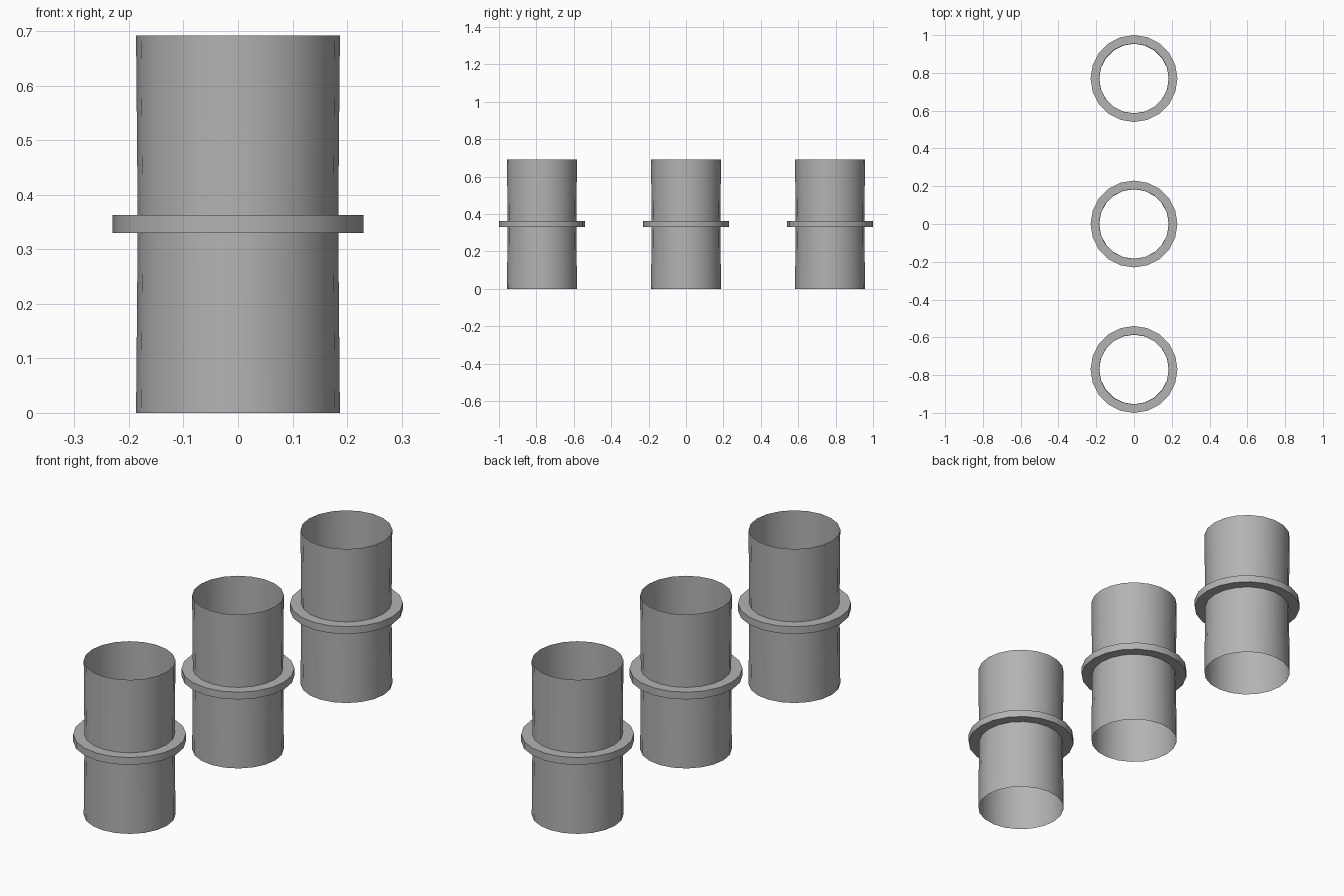
import bpy, bmesh, math

SIDES = 20
SPACING = 0.77
HEIGHT = 0.692
FLANGE_LOW, FLANGE_HIGH = 0.33, 0.363
END_RADIUS, WAIST_RADIUS, FLANGE_RADIUS = 0.187, 0.184, 0.23

cube = bpy.data.objects.get("Cube")
if cube:
    bpy.data.objects.remove(cube, do_unlink=True)

# Plain grey metal
grey = bpy.data.materials.new("grey_metal")
grey.use_nodes = True
colour = (0.45, 0.45, 0.45, 1)
grey.diffuse_color = colour
grey.node_tree.nodes["Principled BSDF"].inputs["Base Color"].default_value = colour


def lathe(name, profile, y, closed=False):
    """Revolve a (radius, z) profile around a vertical axis."""
    bm = bmesh.new()
    rings = []
    for radius, z in profile:
        angles = [math.tau * i / SIDES for i in range(SIDES)]
        rings.append([bm.verts.new((radius * math.cos(a), radius * math.sin(a), z))
                      for a in angles])
    pairs = list(zip(rings, rings[1:]))
    if closed:
        pairs.append((rings[-1], rings[0]))
    for low, high in pairs:
        for i in range(SIDES):
            j = (i + 1) % SIDES
            bm.faces.new((low[i], low[j], high[j], high[i]))
    mesh = bpy.data.meshes.new(name)
    bm.to_mesh(mesh)
    bm.free()
    mesh.materials.append(grey)
    obj = bpy.data.objects.new(name, mesh)
    obj.location.y = y
    bpy.context.collection.objects.link(obj)
    bpy.ops.object.select_all(action="DESELECT")
    obj.select_set(True)
    bpy.context.view_layer.objects.active = obj
    bpy.ops.object.shade_smooth_by_angle(angle=math.radians(30))


# Open thin-walled sleeve, slightly waisted at the collar
sleeve = [(END_RADIUS, 0), (WAIST_RADIUS, FLANGE_LOW),
          (WAIST_RADIUS, FLANGE_HIGH), (END_RADIUS, HEIGHT)]
# Flat collar around the middle
collar = [(WAIST_RADIUS, FLANGE_LOW), (FLANGE_RADIUS, FLANGE_LOW),
          (FLANGE_RADIUS, FLANGE_HIGH), (WAIST_RADIUS, FLANGE_HIGH)]

for place, step in (("front", -1), ("middle", 0), ("back", 1)):
    lathe(place + "_sleeve", sleeve, step * SPACING)
    lathe(place + "_collar", collar, step * SPACING, closed=True)
